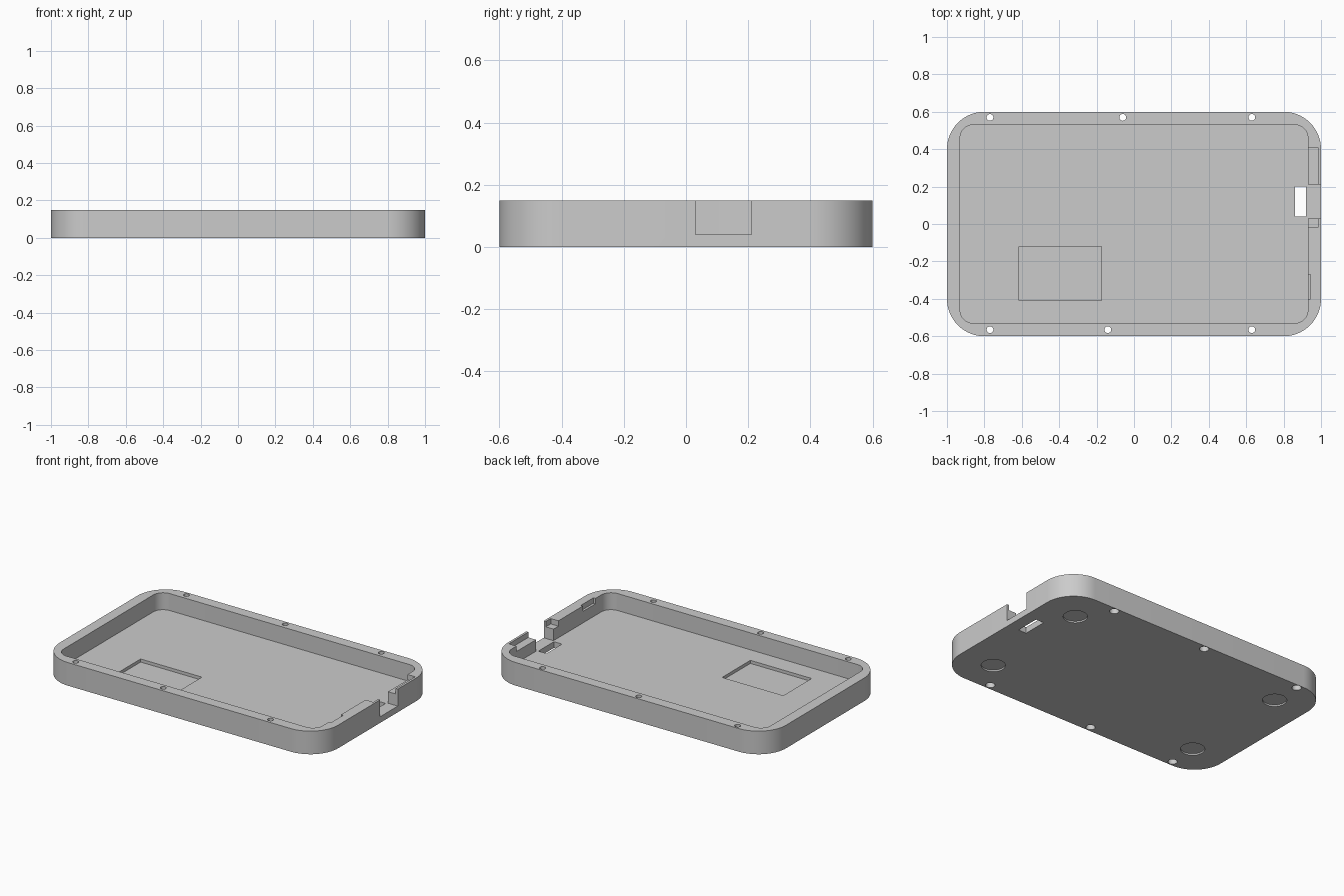
import bpy
import bmesh
from math import cos, sin, pi, radians

default = bpy.data.objects.get("Cube")
if default:
    bpy.data.objects.remove(default, do_unlink=True)

grey = bpy.data.materials.new("plain grey")
grey.use_nodes = True
colour = (0.6, 0.6, 0.6, 1)
grey.diffuse_color = colour
grey.node_tree.nodes["Principled BSDF"].inputs["Base Color"].default_value = colour


def prism(name, outline, z0, z1):
    """Extrude a flat outline from z0 to z1."""
    bm = bmesh.new()
    face = bm.faces.new([bm.verts.new((x, y, z0)) for x, y in outline])
    top = bmesh.ops.extrude_face_region(bm, geom=[face])["geom"]
    moved = [v for v in top if isinstance(v, bmesh.types.BMVert)]
    bmesh.ops.translate(bm, verts=moved, vec=(0, 0, z1 - z0))
    bmesh.ops.recalc_face_normals(bm, faces=bm.faces)
    mesh = bpy.data.meshes.new(name)
    bm.to_mesh(mesh)
    bm.free()
    mesh.materials.append(grey)
    obj = bpy.data.objects.new(name, mesh)
    bpy.context.collection.objects.link(obj)
    return obj


def rounded(hx, hy, r, steps=16):
    points = []
    for i, (sx, sy) in enumerate([(1, 1), (-1, 1), (-1, -1), (1, -1)]):
        for k in range(steps + 1):
            a = (i + k / steps) * pi / 2
            points.append((sx * (hx - r) + r * cos(a), sy * (hy - r) + r * sin(a)))
    return points


def rect(x0, x1, y0, y1):
    return [(x0, y0), (x1, y0), (x1, y1), (x0, y1)]


def circle(x, y, r, steps=32):
    return [(x + r * cos(2 * pi * k / steps), y + r * sin(2 * pi * k / steps))
            for k in range(steps)]


HEIGHT, FLOOR, LEDGE, OVER = 0.15, 0.04, 0.115, 0.25
tray = prism("case_tray", rounded(1, 0.6, 0.2), 0, HEIGHT)


def cut(outline, z0, z1):
    """Carve a prism out of the tray."""
    cutter = prism("cutter", outline, z0, z1)
    cutter.hide_render = True
    mod = tray.modifiers.new("cut", "BOOLEAN")
    mod.operation, mod.solver, mod.object = "DIFFERENCE", "EXACT", cutter
    bpy.context.view_layer.objects.active = tray
    bpy.ops.object.modifier_apply(modifier=mod.name)
    bpy.data.objects.remove(cutter, do_unlink=True)


# Main cavity and the shallow rectangular floor recess
cut(rounded(0.93, 0.53, 0.07), FLOOR, OVER)
cut(rect(-0.615, -0.175, -0.41, -0.12), 0.02, 0.1)

# Connector notch through the end wall, and floor slot beside it
cut(rect(0.9, 1.1, 0.03, 0.21), FLOOR, OVER)
cut(rect(0.862, 0.92, 0.04, 0.2), -0.1, 0.1)

# Ledges lowered into the end wall behind a thin outer skin
for depth, y0, y1 in [(0.985, 0.19, 0.41), (0.985, -0.02, 0.05), (0.945, -0.4, -0.27)]:
    cut(rect(0.9, depth, y0, y1), LEDGE, OVER)

# Screw holes with wider counterbores underneath
for x, y in [(-0.77, 0.57), (-0.06, 0.57), (0.63, 0.57),
             (-0.77, -0.565), (-0.14, -0.565), (0.63, -0.565)]:
    cut(circle(x, y, 0.018), -0.1, OVER)
    cut(circle(x, y, 0.028), -0.1, 0.05)

# Round recesses for feet in the underside
for sx in (-1, 1):
    for sy in (-1, 1):
        cut(circle(sx * 0.765, sy * 0.375, 0.072), -0.1, 0.01)

bpy.ops.object.select_all(action="DESELECT")
tray.select_set(True)
bpy.context.view_layer.objects.active = tray
bpy.ops.object.shade_smooth_by_angle(angle=radians(30))
